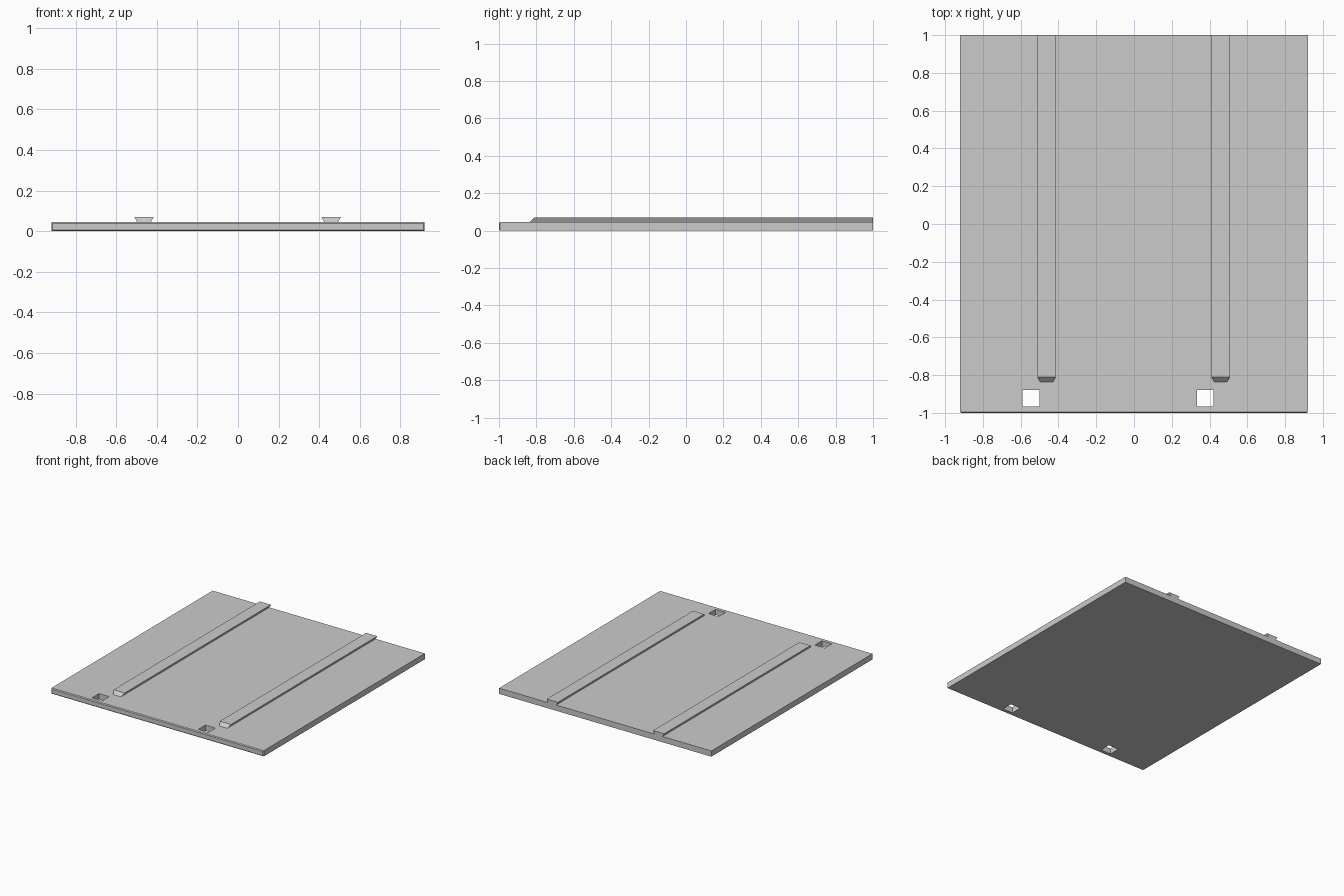
import bpy
import bmesh

HALF_W, HALF_L, THICK, TOP = 0.92, 1.0, 0.045, 0.07

cube = bpy.data.objects.get("Cube")
if cube:
    bpy.data.objects.remove(cube, do_unlink=True)

grey = bpy.data.materials.new("plain grey")
grey.use_nodes = True
colour = (0.6, 0.6, 0.6, 1)
grey.diffuse_color = colour
grey.node_tree.nodes["Principled BSDF"].inputs["Base Color"].default_value = colour


def make_block(name, low, high, shape=None):
    """Box between two corners; shape(bm) may adjust it."""
    bm = bmesh.new()
    bmesh.ops.create_cube(bm, size=1)
    for v in bm.verts:
        for i in range(3):
            v.co[i] = high[i] if v.co[i] > 0 else low[i]
    if shape:
        shape(bm)
    bmesh.ops.recalc_face_normals(bm, faces=bm.faces)
    mesh = bpy.data.meshes.new(name)
    bm.to_mesh(mesh)
    bm.free()
    mesh.materials.append(grey)
    obj = bpy.data.objects.new(name, mesh)
    bpy.context.collection.objects.link(obj)
    return obj


def chamfer_front(bm):
    edges = [e for e in bm.edges if all(v.co.y < 0 for v in e.verts)]
    bmesh.ops.bevel(bm, geom=edges, offset=0.006, segments=1, affect='EDGES')


def dovetail(bm):
    """Narrow the foot and slope the front end."""
    middle = sum(v.co.x for v in bm.verts) / len(bm.verts)
    for v in bm.verts:
        if v.co.z < TOP - 0.01:
            v.co.x += 0.014 if v.co.x < middle else -0.014
        elif v.co.y < 0:
            v.co.y += 0.025


# Flat panel with a chamfered front edge
panel = make_block("panel", (-HALF_W, -HALF_L, 0), (HALF_W, HALF_L, THICK), chamfer_front)

# Two dovetail rails, each with a square through-hole beside its front end
for side, x in (("right", -0.463), ("left", 0.459)):
    make_block(side + "_rail", (x - 0.048, -0.836, THICK), (x + 0.048, HALF_L, TOP), dovetail)
    hx = x - 0.082
    cutter = make_block(side + "_hole_cutter", (hx - 0.044, -0.967, -0.1), (hx + 0.044, -0.88, 0.2))
    cutter.hide_render = True
    cut = panel.modifiers.new(side + "_hole", 'BOOLEAN')
    cut.operation = 'DIFFERENCE'
    cut.solver = 'EXACT'
    cut.object = cutter
    bpy.context.view_layer.objects.active = panel
    bpy.ops.object.modifier_apply(modifier=cut.name)
    bpy.data.objects.remove(cutter, do_unlink=True)
